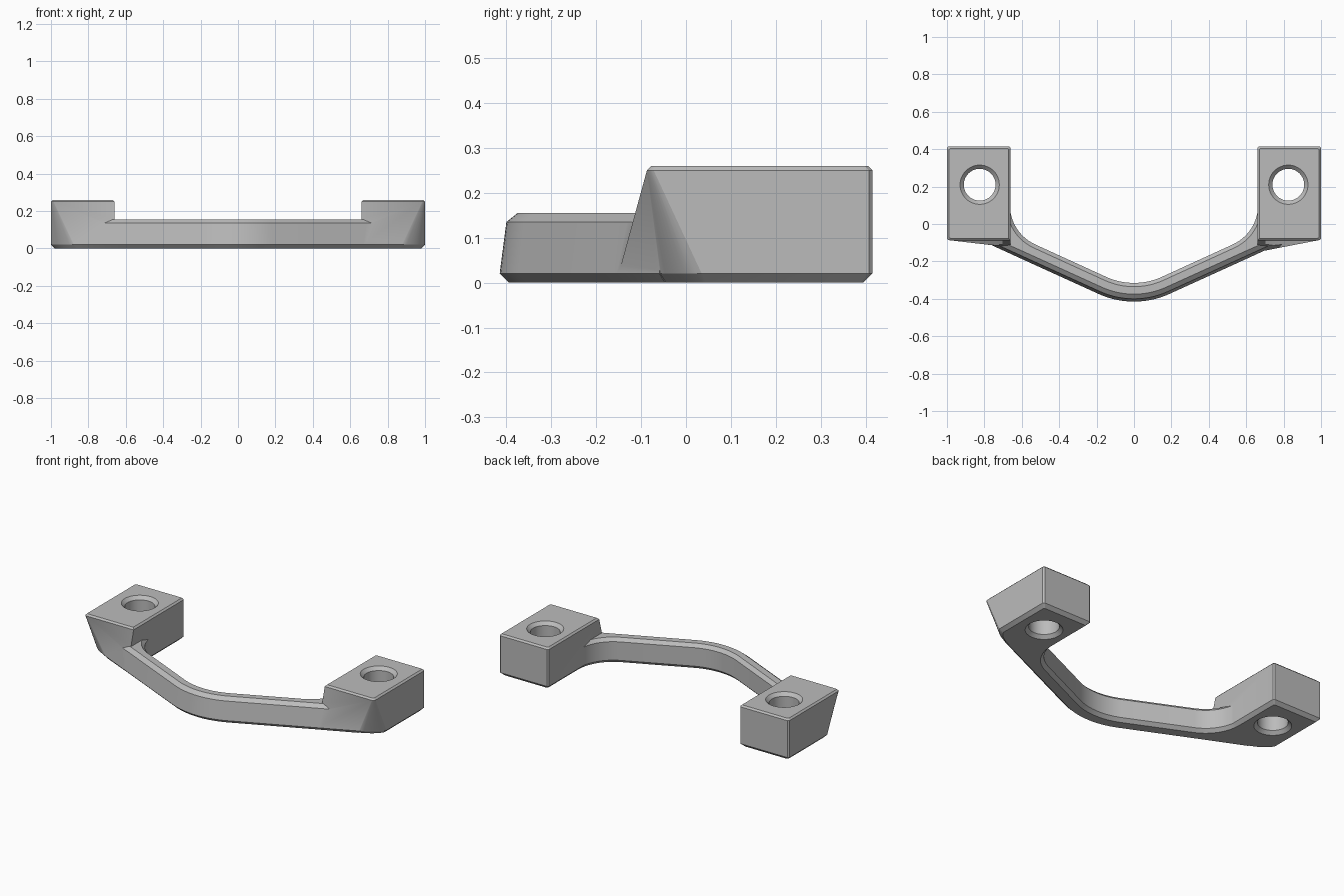
import bpy, bmesh, math
from mathutils import Vector

if "Cube" in bpy.data.objects:
    bpy.data.objects.remove(bpy.data.objects["Cube"], do_unlink=True)

grey = bpy.data.materials.new("plain grey")
grey.use_nodes = True
grey.diffuse_color = (0.5, 0.5, 0.5, 1)
grey.node_tree.nodes["Principled BSDF"].inputs["Base Color"].default_value = (0.5, 0.5, 0.5, 1)


def loft(name, rings):
    """Closed solid skinned through rings of equal length, capped at both ends."""
    bm = bmesh.new()
    loops = [[bm.verts.new(p) for p in ring] for ring in rings]
    n = len(loops[0])
    for a, b in zip(loops, loops[1:]):
        for i in range(n):
            j = (i + 1) % n
            bm.faces.new((a[i], a[j], b[j], b[i]))
    bm.faces.new(loops[0])
    bm.faces.new(loops[-1])
    bmesh.ops.recalc_face_normals(bm, faces=bm.faces)
    mesh = bpy.data.meshes.new(name)
    bm.to_mesh(mesh)
    bm.free()
    mesh.materials.append(grey)
    obj = bpy.data.objects.new(name, mesh)
    bpy.context.collection.objects.link(obj)
    return obj


def combine(target, tool, operation):
    mod = target.modifiers.new(operation, "BOOLEAN")
    mod.operation, mod.solver, mod.object = operation, "EXACT", tool
    bpy.context.view_layer.objects.active = target
    bpy.ops.object.modifier_apply(modifier=mod.name)
    bpy.data.objects.remove(tool, do_unlink=True)


# Grip: outer and inner edge paths, paired point by point
bend = math.atan(0.457)
pairs = []
for k in range(9):
    a = bend * k / 8
    s, c = math.sin(a), 1 - math.cos(a)
    pairs.append((Vector((0.456 * s, -0.415 + 0.456 * c)),
                  Vector((0.36 * s, -0.315 + 0.36 * c))))
start, end = Vector((0.565, -0.203)), Vector((0.88, -0.059))
radius, edge, top_y = 0.23, 0.663, 0.1
for k in range(13):
    a = bend + (math.pi / 2 - bend) * k / 12
    inner = Vector((edge - radius + radius * math.sin(a), top_y - radius * math.cos(a)))
    pairs.append((start.lerp(end, k / 12), inner))


def grip_ring(outer, inner, side):
    d = (inner - outer).normalized()
    section = [(outer + d * w, z) for w, z in ((0.02, 0), (0, 0.02), (0.015, 0.135), (0.04, 0.155))]
    section += [(inner - d * w, z) for w, z in ((0.02, 0.155), (0, 0.135), (0, 0.02), (0.02, 0))]
    return [(side * p.x, p.y, z) for p, z in section]


rings = [grip_ring(o, i, -1) for o, i in reversed(pairs[1:])]
rings += [grip_ring(o, i, 1) for o, i in pairs]
handle = loft("pull_handle", rings)


# Mounting blocks: rounded outer corner that grows towards the bottom
def outline(inner_front, a, corner, b):
    pts = [Vector(inner_front)]
    a, corner, b = Vector(a), Vector(corner), Vector(b)
    for k in range(9):
        t = k / 8
        pts.append(a.lerp(corner, t).lerp(corner.lerp(b, t), t))
    pts += [Vector(p) for p in ((1, 0.407), (0.992, 0.415), (0.668, 0.415), (0.66, 0.407))]
    return pts


def level(pts, z, inset, side):
    cx, cy = 0.83, 0.165
    sx, sy = 1 - inset / 0.17, 1 - inset / 0.25
    return [(side * (cx + (p.x - cx) * sx), cy + (p.y - cy) * sy, z) for p in pts]


low = outline((0.66, -0.15), (0.88, -0.056), (0.97, -0.02), (1, 0.035))
high = outline((0.66, -0.087), (0.985, -0.087), (1, -0.087), (1, -0.072))

for side in (-1, 1):
    block = loft("mounting_block", [level(low, 0, 0.02, side), level(low, 0.02, 0, side),
                                    level(high, 0.25, 0, side), level(high, 0.26, 0.01, side)])
    combine(handle, block, "UNION")

# Countersunk screw holes
for side in (-1, 1):
    profile = ((0.125, -0.02), (0.085, 0.02), (0.085, 0.24), (0.125, 0.28))
    turns = [math.tau * k / 48 for k in range(48)]
    hole = loft("hole_cutter", [[(side * 0.825 + r * math.cos(t), 0.21 + r * math.sin(t), z)
                                 for t in turns] for r, z in profile])
    combine(handle, hole, "DIFFERENCE")

bpy.ops.object.select_all(action="DESELECT")
handle.select_set(True)
bpy.context.view_layer.objects.active = handle
bpy.ops.object.shade_smooth_by_angle(angle=math.radians(25))
